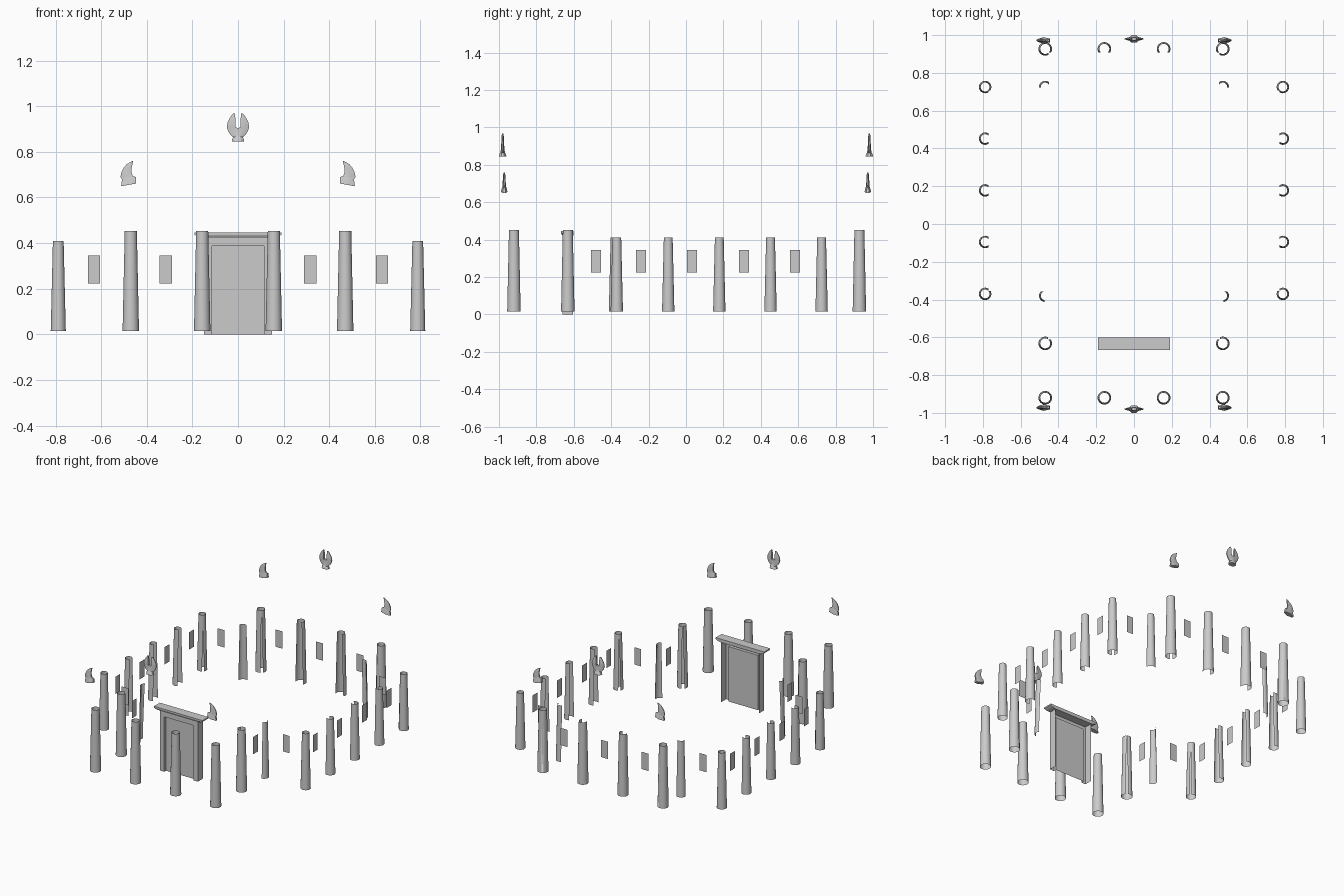
import bpy, bmesh, math

if "Cube" in bpy.data.objects:
    bpy.data.objects.remove(bpy.data.objects["Cube"])


def finish(name, bm, smooth=False):
    me = bpy.data.meshes.new(name)
    bm.to_mesh(me)
    bm.free()
    ob = bpy.data.objects.new(name, me)
    bpy.context.collection.objects.link(ob)
    if smooth:
        for p in me.polygons:
            p.use_smooth = True
    return ob


def mirror_x(bm, s):
    for v in bm.verts:
        v.co.x *= s
    if s < 0:
        bmesh.ops.reverse_faces(bm, faces=bm.faces[:])


# Open tapered shaft; the part buried in the (absent) walls is trimmed away.
# drop(inside_x, inside_y) tells which pieces are hidden by walls at x=wx, y=wy.
def column(name, x, y, s, big, wx=0, wy=0, drop=None):
    r0, r1, top = (0.036, 0.0265, 0.452) if big else (0.033, 0.0235, 0.41)
    z0 = 0.015
    bm = bmesh.new()
    bmesh.ops.create_cone(bm, cap_ends=False, segments=24, radius1=r0, radius2=r1, depth=top - z0)
    bmesh.ops.translate(bm, vec=(x, y, (top + z0) / 2), verts=bm.verts)
    if drop:
        for co, no in (((wx, 0, 0), (1, 0, 0)), ((0, wy, 0), (0, 1, 0))):
            bmesh.ops.bisect_plane(bm, geom=bm.verts[:] + bm.edges[:] + bm.faces[:],
                                   plane_co=co, plane_no=no)
        dead = []
        for f in bm.faces:
            c = f.calc_center_median()
            in_y = c.y < wy if wy > 0 else c.y > wy
            if drop(c.x < wx, in_y):
                dead.append(f)
        bmesh.ops.delete(bm, geom=dead, context='FACES')
    mirror_x(bm, s)
    return finish(name, bm, True)


only_x = lambda a, b: a
only_y = lambda a, b: b
both = lambda a, b: a and b
either = lambda a, b: a or b


# Flat window pane, lying across x or across y
def window(x, y, along_x):
    w, z0, z1 = 0.027, 0.223, 0.345
    dx, dy = (w, 0) if along_x else (0, w)
    bm = bmesh.new()
    bm.faces.new([bm.verts.new(p) for p in ((x - dx, y - dy, z0), (x + dx, y + dy, z0),
                                            (x + dx, y + dy, z1), (x - dx, y - dy, z1))])
    finish("window", bm)


for s in (1, -1):
    # free-standing porch columns
    for x in (0.157, 0.47):
        column("porch_column", x, -0.92, s, True)
    # nave columns at the front corners and along the back
    column("nave_corner_column", 0.47, -0.632, s, True, 0.455, -0.612, both)
    column("nave_corner_column", 0.47, 0.927, s, True, 0.452, 0.908, both)
    column("rear_column", 0.157, 0.927, s, True, 0.5, 0.908, only_y)
    # side columns
    for y, drop, wy in ((-0.37, both, -0.354), (-0.095, only_x, -0.5), (0.178, only_x, 0.5),
                        (0.452, only_x, 0.6), (0.725, both, 0.708)):
        column("side_column", 0.788, y, s, False, 0.77, wy, drop)
    # columns in the inner corners
    # (wall lies towards the centre, so only the outer quarter stays)
    column("inner_corner_column", 0.47, -0.38, s, False, 0.474, -0.358, either)
    column("inner_corner_column", 0.47, 0.725, s, False, 0.451, 0.722, either)
    # windows
    for y in (-0.24, 0.032, 0.31, 0.583):
        window(0.772 * s, y, False)
    window(0.474 * s, -0.481, False)
    window(0.631 * s, -0.362, True)
    window(0.631 * s, 0.712, True)
    window(0.317 * s, 0.91, True)
window(0, 0.91, True)


# Doorway: shell open at the back, recessed panel, flaring cornice
def loop(bm, pts):
    return [bm.verts.new(p) for p in pts]


def bridge(bm, a, b, closed=False):
    n = len(a)
    for i in range(n if closed else n - 1):
        j = (i + 1) % n
        bm.faces.new((a[i], a[j], b[j], b[i]))


bm = bmesh.new()
arch = lambda w, h, y: loop(bm, [(-w, y, 0), (-w, y, h), (w, y, h), (w, y, 0)])
rings = [arch(0.148, 0.422, -0.604), arch(0.148, 0.422, -0.66),
         arch(0.115, 0.388, -0.66), arch(0.115, 0.388, -0.64)]
for a, b in zip(rings, rings[1:]):
    bridge(bm, a, b)
bm.faces.new(rings[-1])
bmesh.ops.recalc_face_normals(bm, faces=bm.faces)
finish("door_frame", bm)

bm = bmesh.new()
rect = lambda w, y0, z: loop(bm, [(-w, y0, z), (w, y0, z), (w, -0.602, z), (-w, -0.602, z)])
rings = [rect(0.148, -0.66, 0.422), rect(0.175, -0.664, 0.428),
         rect(0.19, -0.668, 0.436), rect(0.19, -0.668, 0.446)]
for a, b in zip(rings, rings[1:]):
    bridge(bm, a, b, True)
bm.faces.new(rings[0][::-1])
bm.faces.new(rings[-1])
finish("door_cornice", bm)


# Roof ornaments: lofted rows of (z_left, z_right, x_left, x_right, half thickness)
def ornament(name, rows, y, s, edge):
    bm = bmesh.new()
    rings = []
    for za, zb, xa, xb, t in rows:
        xm, zm = (xa + xb) / 2, (za + zb) / 2
        ta, tb = t * edge, t * 0.4
        rings.append(loop(bm, [(xa, y - ta, za), (xm, y - t, zm), (xb, y - tb, zb),
                               (xb, y + tb, zb), (xm, y + t, zm), (xa, y + ta, za)]))
    for a, b in zip(rings, rings[1:]):
        bridge(bm, a, b, True)
    bm.faces.new(rings[0][::-1])
    bm.faces.new(rings[-1])
    inner = [f for f in bm.faces if all(abs(v.co.x) < 1e-5 for v in f.verts)]
    bmesh.ops.delete(bm, geom=inner, context='FACES')
    mirror_x(bm, s)
    ob = finish(name, bm)
    bpy.context.view_layer.objects.active = ob
    ob.select_set(True)
    bpy.ops.object.shade_smooth_by_angle(angle=math.radians(35))
    ob.select_set(False)


ridge_rows = [(0.845, 0.845, 0, 0.026, 0.02), (0.856, 0.856, 0, 0.025, 0.018),
              (0.864, 0.864, 0, 0.021, 0.013), (0.872, 0.872, 0, 0.031, 0.011),
              (0.888, 0.888, 0, 0.042, 0.009), (0.905, 0.905, 0, 0.048, 0.008),
              (0.906, 0.912, 0.011, 0.049, 0.008), (0.93, 0.93, 0.012, 0.045, 0.007),
              (0.95, 0.95, 0.012, 0.035, 0.006), (0.968, 0.968, 0.014, 0.022, 0.004)]
eave_rows = [(0.661, 0.649, 0.446, 0.512, 0.017), (0.672, 0.665, 0.447, 0.511, 0.015),
             (0.689, 0.678, 0.448, 0.508, 0.010), (0.694, 0.690, 0.462, 0.515, 0.009),
             (0.712, 0.712, 0.467, 0.511, 0.008), (0.730, 0.730, 0.466, 0.501, 0.007),
             (0.746, 0.746, 0.463, 0.488, 0.006), (0.760, 0.758, 0.459, 0.466, 0.004)]
for e in (-1, 1):
    for s in (1, -1):
        ornament("ridge_ornament", ridge_rows, 0.98 * e, s, 1.0)
        ornament("eave_ornament", eave_rows, 0.972 * e, s, 0.6)
